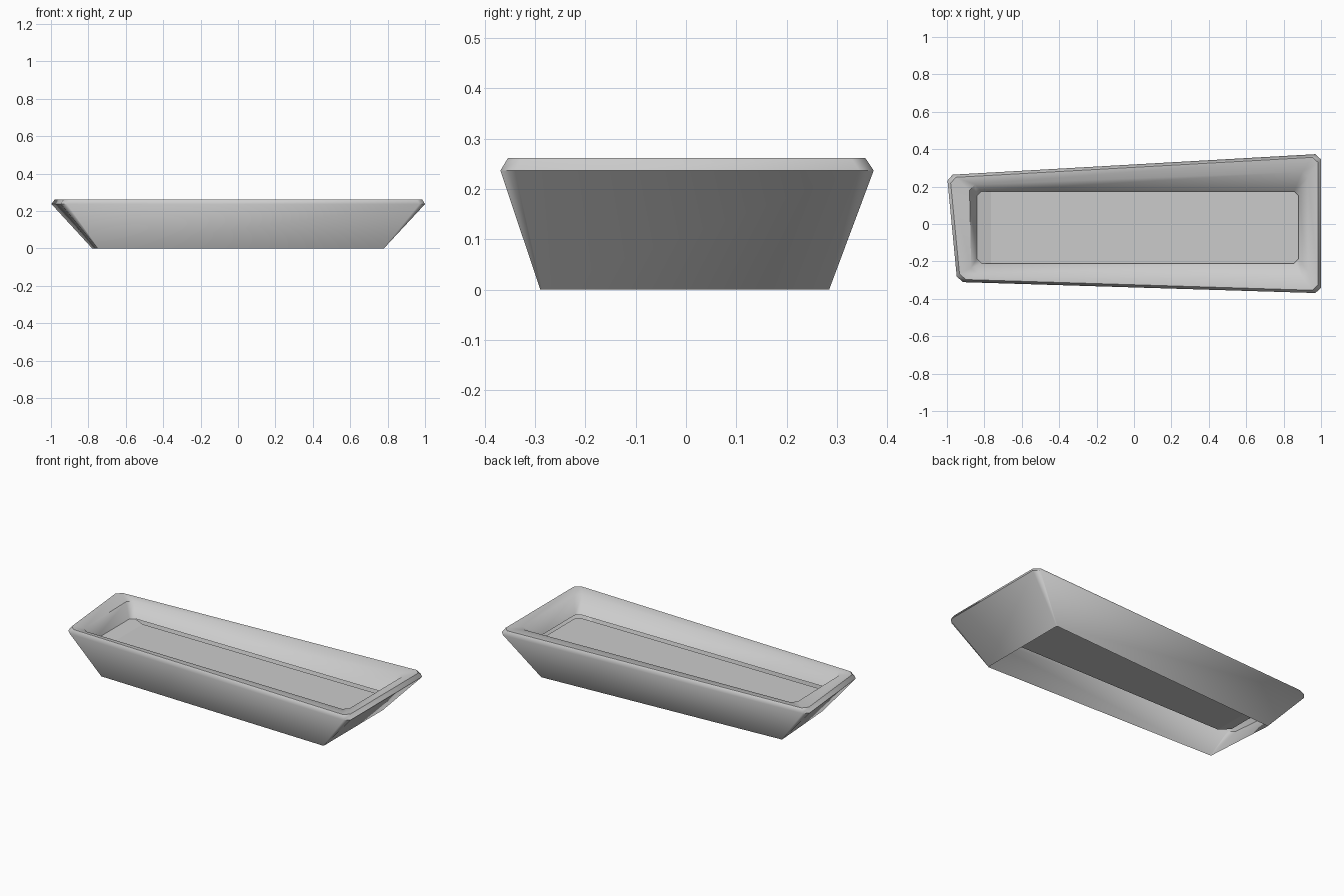
import bpy, bmesh
from mathutils import Vector

cube = bpy.data.objects.get("Cube")
if cube:
    bpy.data.objects.remove(cube)

grey = bpy.data.materials.new("light grey")
grey.use_nodes = True
colour = (0.6, 0.6, 0.6, 1)
grey.diffuse_color = colour
grey.node_tree.nodes["Principled BSDF"].inputs["Base Color"].default_value = colour


def ring(bm, corners, z, cut):
    """Loop of vertices through four corners, each corner cut diagonally."""
    pts = [Vector((x, y, z)) for x, y in corners]
    verts = []
    for i, p in enumerate(pts):
        for q in (pts[i - 1], pts[(i + 1) % 4]):
            verts.append(bm.verts.new(p + (q - p).normalized() * cut))
    return verts


def loft(bm, rings):
    for a, b in zip(rings, rings[1:]):
        for i in range(len(a)):
            j = (i + 1) % len(a)
            bm.faces.new((a[i], a[j], b[j], b[i]))


def finish(bm, name, angle):
    mesh = bpy.data.meshes.new(name)
    bm.to_mesh(mesh)
    bm.free()
    mesh.materials.append(grey)
    obj = bpy.data.objects.new(name, mesh)
    bpy.context.collection.objects.link(obj)
    bpy.ops.object.select_all(action="DESELECT")
    obj.select_set(True)
    bpy.context.view_layer.objects.active = obj
    bpy.ops.object.shade_smooth_by_angle(angle=angle)


# Tray shell: open foot, flared wall, bevelled rim, sloping inner wall
foot = [(-0.75, -0.25), (0.78, -0.29), (0.78, 0.285), (-0.78, 0.19)]
rim = [(-0.945, -0.31), (1, -0.37), (1, 0.375), (-1, 0.262)]
rim_top = [(-0.93, -0.296), (0.985, -0.355), (0.985, 0.358), (-0.983, 0.248)]
lip = [(-0.87, -0.265), (0.93, -0.285), (0.93, 0.28), (-0.88, 0.21)]
floor_edge = [(-0.84, -0.21), (0.88, -0.21), (0.88, 0.175), (-0.84, 0.175)]
bm = bmesh.new()
loft(bm, [ring(bm, foot, 0, 0.004), ring(bm, rim, 0.237, 0.03),
          ring(bm, rim_top, 0.262, 0.03), ring(bm, lip, 0.255, 0.03),
          ring(bm, floor_edge, 0.17, 0.025)])
finish(bm, "tray_shell", 0.9)

# Floor panel closing the inside, with a low sloping strip at the narrow end
bm = bmesh.new()
edge = ring(bm, floor_edge, 0.17, 0.025)
bm.faces.new(edge)
bmesh.ops.bisect_plane(bm, geom=bm.verts[:] + bm.edges[:] + bm.faces[:],
                       plane_co=(-0.765, 0, 0), plane_no=(1, 0, 0))
for v in bm.verts:
    if v.co.x > -0.77:
        v.co.z = 0.15
finish(bm, "tray_floor", 0.1)
